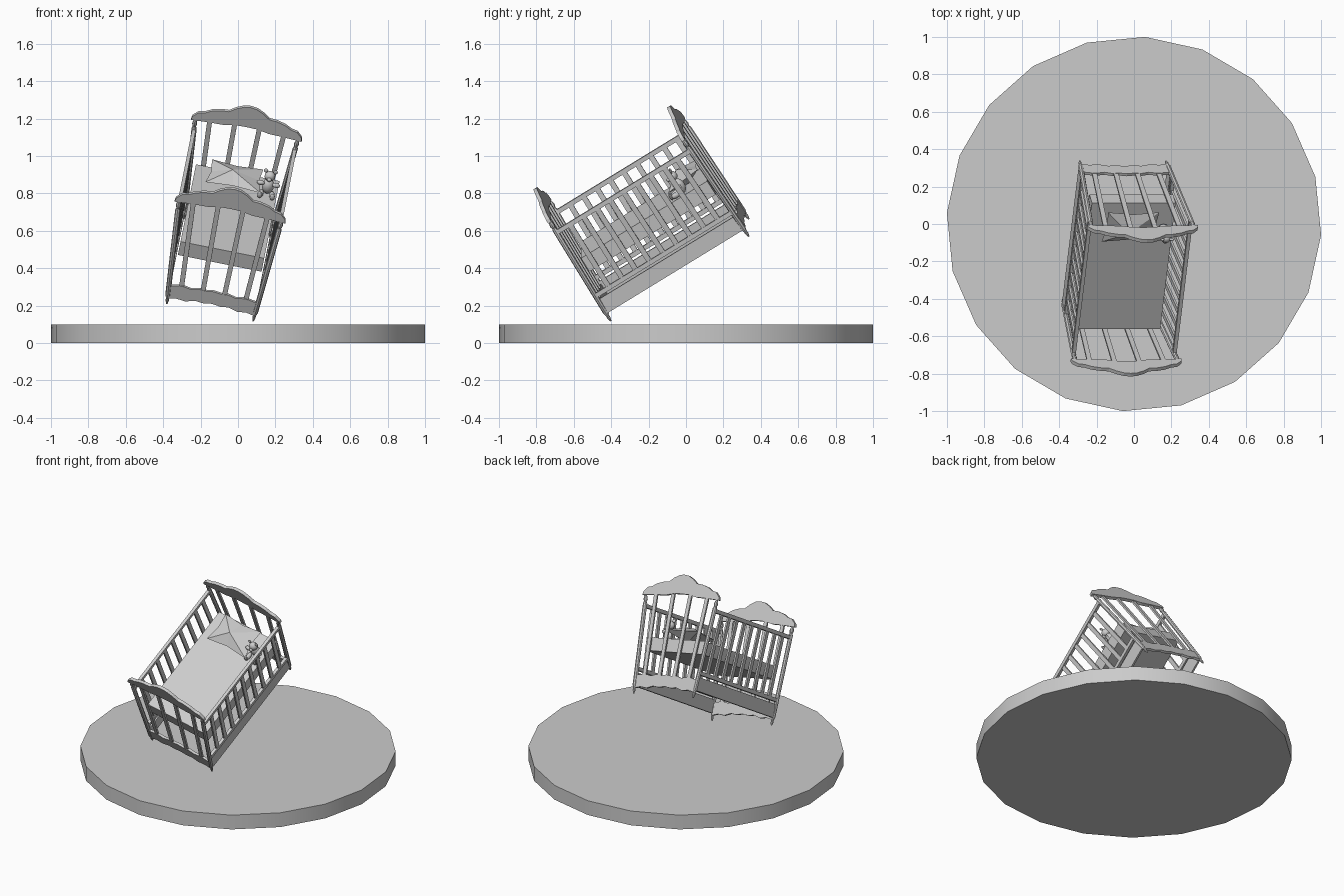
import bpy, bmesh, math
from mathutils import Vector, Matrix

cube = bpy.data.objects.get("Cube")
if cube:
    bpy.data.objects.remove(cube, do_unlink=True)

grey = bpy.data.materials.new("plain_grey")
grey.use_nodes = True
grey.diffuse_color = (0.6, 0.6, 0.6, 1)
grey.node_tree.nodes["Principled BSDF"].inputs["Base Color"].default_value = (0.6, 0.6, 0.6, 1)

# Tilted frame of the cot: x across, y foot to head, z up its posts
across = Vector((0.98, 0, -0.196)).normalized()
along = Vector((0.104, 0.85, 0.52)).normalized()
up = across.cross(along).normalized()
along = up.cross(across)
TILT = Matrix.Translation((-0.105, -0.033, 0.39)) @ Matrix((across, along, up)).transposed().to_4x4()

HEIGHT = 0.645
X, Y, Z = Vector((1, 0, 0)), Vector((0, 1, 0)), Vector((0, 0, 1))


def finish(name, bm, matrix=TILT, smooth=False):
    bmesh.ops.recalc_face_normals(bm, faces=bm.faces)
    mesh = bpy.data.meshes.new(name)
    bm.to_mesh(mesh)
    bm.free()
    mesh.materials.append(grey)
    obj = bpy.data.objects.new(name, mesh)
    bpy.context.collection.objects.link(obj)
    obj.matrix_world = matrix
    if smooth:
        bpy.ops.object.select_all(action="DESELECT")
        obj.select_set(True)
        bpy.context.view_layer.objects.active = obj
        bpy.ops.object.shade_smooth_by_angle(angle=math.radians(35))
    return obj


def flared(fx, fy, z):
    """Point on the flared cot frame; fx and fy run from -1 to 1."""
    t = z / HEIGHT
    return Vector((fx * (0.235 + 0.045 * t), fy * (0.435 - 0.015 * t), z))


def bar(bm, a, b, u, v):
    """Square bar from a to b with half-size vectors u and v."""
    ends = [[bm.verts.new(p + s * u + t * v) for s, t in ((-1, -1), (1, -1), (1, 1), (-1, 1))]
            for p in (a, b)]
    bm.faces.new(ends[0])
    bm.faces.new(ends[1])
    for i in range(4):
        j = (i + 1) % 4
        bm.faces.new((ends[0][i], ends[0][j], ends[1][j], ends[1][i]))


def board(name, top, bottom, y, thick):
    """Scalloped board from half outlines running from the centre outwards."""
    half = top + bottom[::-1]
    outline = half + [(-x, z) for x, z in half[::-1] if x > 0]
    bm = bmesh.new()
    face = bm.faces.new([bm.verts.new((x, y - thick / 2, z)) for x, z in outline])
    ext = bmesh.ops.extrude_face_region(bm, geom=[face])
    bmesh.ops.translate(bm, vec=Y * thick, verts=[g for g in ext["geom"] if isinstance(g, bmesh.types.BMVert)])
    finish(name, bm)


# Round base
bm = bmesh.new()
bmesh.ops.create_cone(bm, cap_ends=True, segments=20, radius1=1.002, radius2=1.002, depth=0.1)
finish("round_base", bm, Matrix.Translation((0, 0, 0.05)) @ Matrix.Rotation(math.radians(14.6), 4, "Z"), True)

# Turned corner posts with pointed feet and finials
POST = [(0.004, 0), (0.009, 0.02), (0.008, 0.035), (0.014, 0.055), (0.014, 0.585),
        (0.009, 0.597), (0.014, 0.612), (0.011, 0.628), (0.003, HEIGHT)]
for fy, end in ((-1, "foot"), (1, "head")):
    for fx, side in ((-1, "right"), (1, "left")):
        bm = bmesh.new()
        rings = []
        for r, z in POST:
            c = flared(fx, fy, z)
            rings.append([bm.verts.new(c + r * (X * math.cos(a) + Y * math.sin(a)))
                          for a in (math.tau * i / 8 for i in range(8))])
        bm.faces.new(rings[0])
        bm.faces.new(rings[-1])
        for lo, hi in zip(rings, rings[1:]):
            for i in range(8):
                j = (i + 1) % 8
                bm.faces.new((lo[i], lo[j], hi[j], hi[i]))
        finish(f"{end}_{side}_post", bm, smooth=True)

    # Crest and scalloped lower board
    board(end + "_crest_board",
          [(0, 0.787), (0.035, 0.782), (0.075, 0.762), (0.11, 0.735), (0.15, 0.732),
           (0.2, 0.718), (0.235, 0.698), (0.27, 0.69), (0.298, 0.66)],
          [(0, 0.662), (0.06, 0.66), (0.12, 0.647), (0.2, 0.645), (0.302, 0.638)], fy * 0.421, 0.02)
    board(end + "_lower_board",
          [(0, 0.135), (0.04, 0.128), (0.08, 0.132), (0.12, 0.12), (0.17, 0.13), (0.238, 0.118)],
          [(0, 0.058), (0.05, 0.05), (0.09, 0.056), (0.14, 0.04), (0.19, 0.046), (0.236, 0.035)],
          fy * 0.432, 0.016)

    # Fanned end slats
    bm = bmesh.new()
    for fx in (-0.72, -0.24, 0.24, 0.72):
        bar(bm, flared(fx, fy, 0.11), flared(fx, fy, 0.665), X * 0.013, Y * 0.006)
    finish(end + "_slats", bm)

# Side frames
for fx, side in ((-1, "right"), (1, "left")):
    bm = bmesh.new()
    for z in (0.162, 0.57):
        bar(bm, flared(fx, -1, z), flared(fx, 1, z), X * 0.01, Z * 0.012)
    finish(side + "_rails", bm)

    bm = bmesh.new()
    for i in range(9):
        fy = (i - 4) / 5
        bar(bm, flared(fx, fy, 0.165), flared(fx, fy, 0.565), X * 0.006, Y * 0.014)
    finish(side + "_slats", bm)

    bm = bmesh.new()
    bar(bm, flared(fx, -0.98, 0.092), flared(fx, 0.98, 0.092), X * 0.007, Z * 0.044)
    finish(side + "_lower_board", bm)

# Mattress
bm = bmesh.new()
bar(bm, Vector((0, -0.39, 0.33)), Vector((0, 0.405, 0.33)), X * 0.228, Z * 0.043)
finish("mattress", bm)

# Pinched pillow
bm = bmesh.new()
ring = [bm.verts.new((x - 0.01, y + 0.285, 0.425 + 0.12 * y))
        for x, y in ((-0.15, -0.1), (0, -0.085), (0.15, -0.1), (0.13, 0),
                     (0.14, 0.1), (0, 0.085), (-0.14, 0.1), (-0.13, 0))]
for apex in ((-0.03, 0.27, 0.47), (-0.01, 0.29, 0.374)):
    tip = bm.verts.new(apex)
    for i in range(8):
        bm.faces.new((ring[i], ring[(i + 1) % 8], tip))
finish("pillow", bm)

# Seated toy bear
bm = bmesh.new()


def ball(x, y, z, rx, ry, rz):
    m = Matrix.Translation((0.172 + x, 0.26 + y, 0.375 + z)) @ Matrix.Diagonal((rx, ry, rz, 1))
    bmesh.ops.create_uvsphere(bm, u_segments=10, v_segments=7, radius=1, matrix=m)


ball(0, 0, 0.045, 0.033, 0.03, 0.045)
ball(0, -0.005, 0.11, 0.03, 0.028, 0.028)
ball(0, -0.032, 0.104, 0.013, 0.012, 0.011)
for s in (-1, 1):
    ball(s * 0.026, 0, 0.137, 0.012, 0.007, 0.012)
    ball(s * 0.042, -0.014, 0.066, 0.022, 0.014, 0.013)
    ball(s * 0.03, -0.04, 0.017, 0.015, 0.032, 0.016)
    ball(s * 0.034, -0.068, 0.023, 0.014, 0.009, 0.02)
finish("toy_bear", bm, smooth=True)
